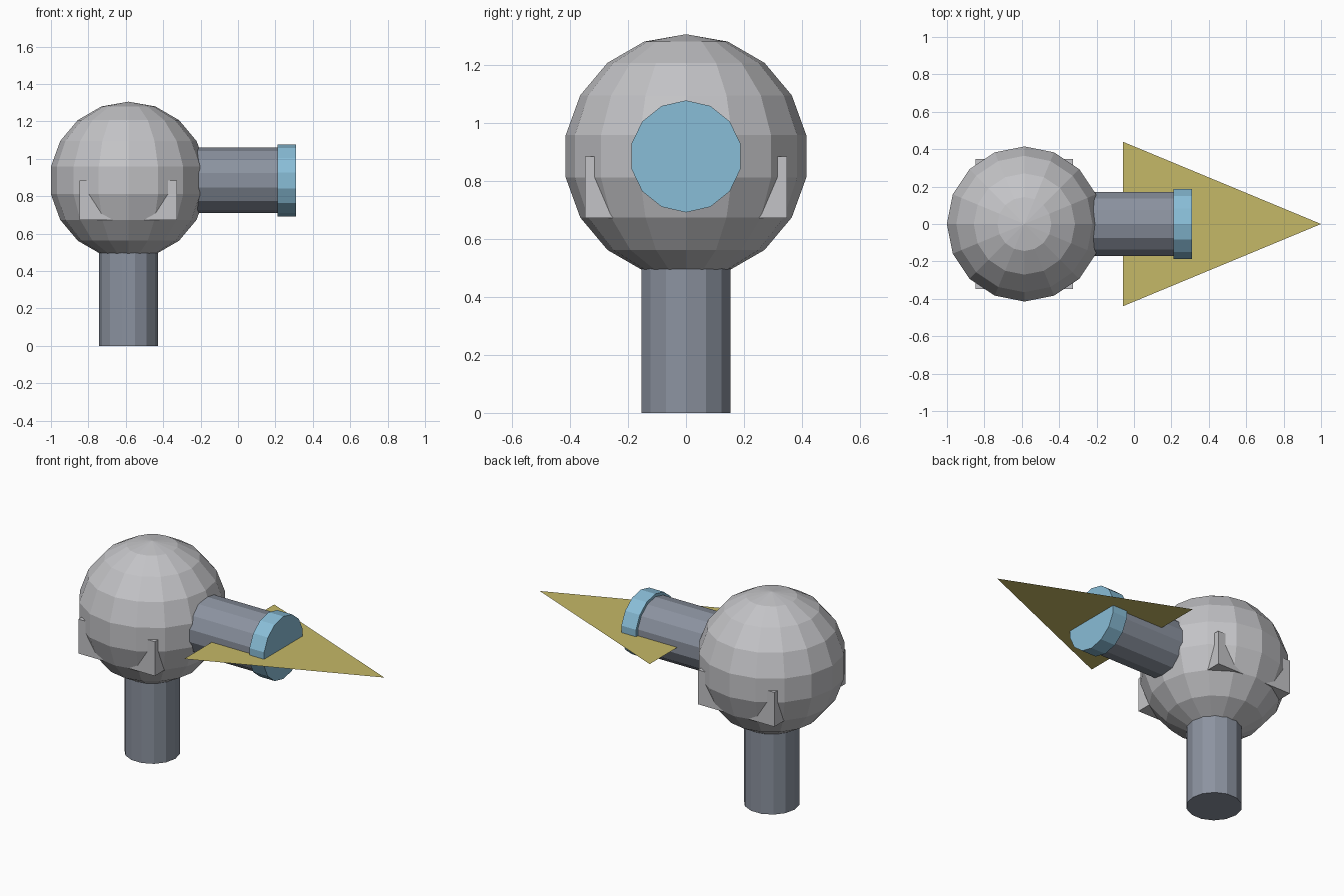
import bpy
import bmesh
from math import pi
from mathutils import Matrix, Vector

cube = bpy.data.objects.get("Cube")
if cube:
    bpy.data.objects.remove(cube, do_unlink=True)


def material(name, rgb):
    m = bpy.data.materials.new(name)
    m.use_nodes = True
    colour = (*rgb, 1.0)
    m.diffuse_color = colour
    m.node_tree.nodes["Principled BSDF"].inputs["Base Color"].default_value = colour
    return m


def finish(name, bm, mat):
    mesh = bpy.data.meshes.new(name)
    bm.to_mesh(mesh)
    bm.free()
    mesh.materials.append(mat)
    obj = bpy.data.objects.new(name, mesh)
    bpy.context.collection.objects.link(obj)
    return obj


def cylinder(name, start, end, radius, mat):
    """Fourteen-sided flat-shaded cylinder between two points."""
    start, end = Vector(start), Vector(end)
    axis = end - start
    turn = Matrix.Rotation(pi / 2, 4, "Y") if axis.x > axis.z else Matrix()
    bm = bmesh.new()
    bmesh.ops.create_cone(
        bm, cap_ends=True, segments=14, radius1=radius, radius2=radius,
        depth=axis.length,
        matrix=Matrix.Translation((start + end) / 2) @ turn @ Matrix.Rotation(pi / 2, 4, "Z"))
    return finish(name, bm, mat)


light_grey = material("light grey", (0.55, 0.55, 0.57))
slate_grey = material("slate grey", (0.26, 0.29, 0.35))
sky_blue = material("sky blue", (0.25, 0.51, 0.68))
mustard = material("mustard", (0.56, 0.48, 0.135))

CX, CZ = -0.586, 0.884

# Faceted ball
bm = bmesh.new()
bmesh.ops.create_uvsphere(bm, u_segments=16, v_segments=9, radius=0.421,
                          matrix=Matrix.Translation((CX, 0, CZ)))
finish("ball", bm, light_grey)

# Block inside the ball, whose four corners poke out
bm = bmesh.new()
bmesh.ops.create_cube(bm, size=1, matrix=Matrix.Translation((CX, 0, 0.778))
                      @ Matrix.Diagonal((0.522, 0.696, 0.212, 1)))
finish("corner_block", bm, light_grey)

# Stand, side arm and its end cap
cylinder("stand", (CX, 0, 0), (CX, 0, 0.6), 0.157, slate_grey)
cylinder("arm", (-0.4, 0, CZ), (0.22, 0, CZ), 0.175, slate_grey)
cylinder("end_cap", (0.21, 0, CZ), (0.31, 0, CZ), 0.193, sky_blue)

# Flat triangular sheet through the arm
bm = bmesh.new()
corners = [(-0.06, -0.44), (1.0, 0), (-0.06, 0.44)]
bm.faces.new([bm.verts.new((x, y, CZ)) for x, y in corners])
finish("pointer_sheet", bm, mustard)
